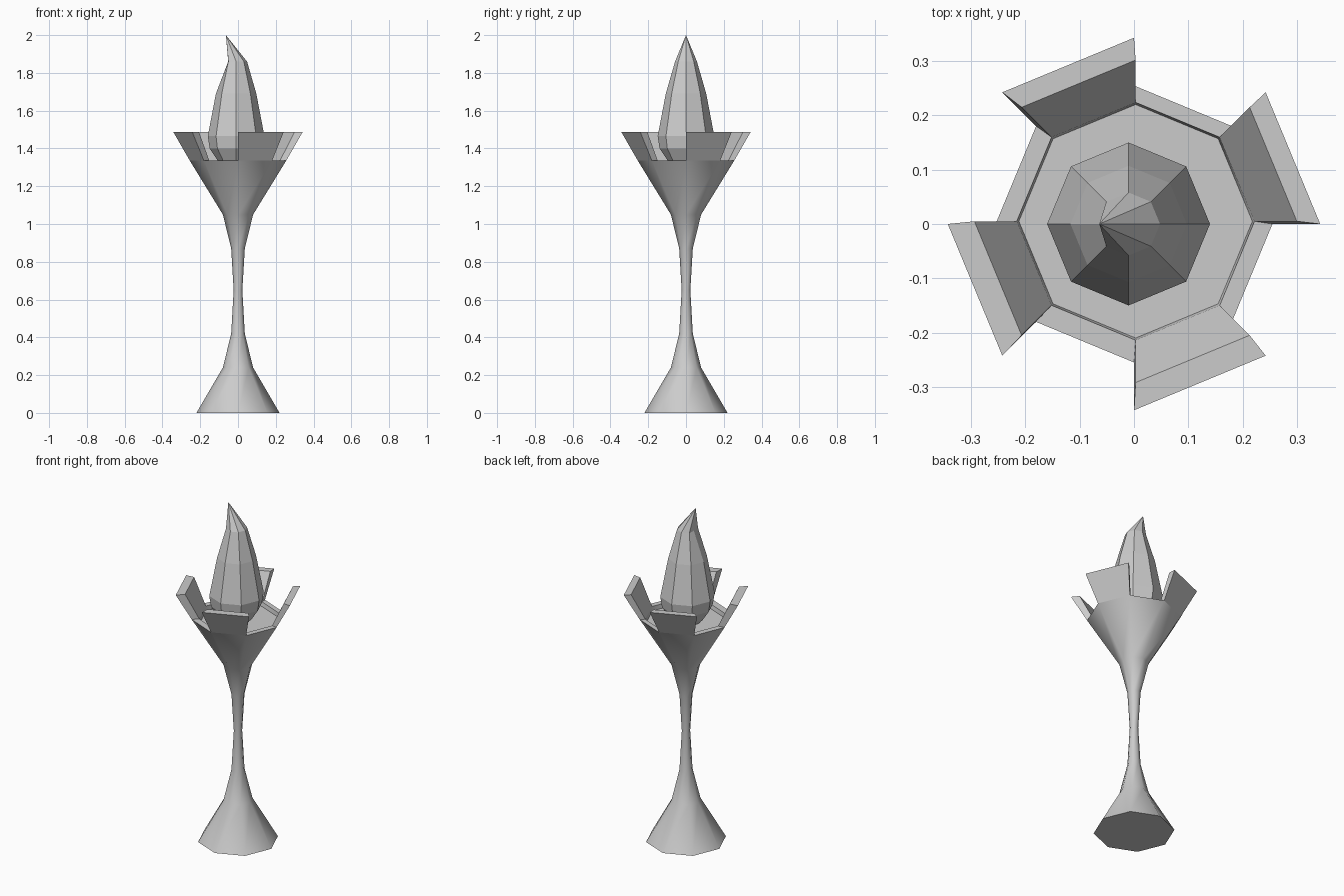
import bpy, math
from math import radians

if "Cube" in bpy.data.objects:
    bpy.data.objects.remove(bpy.data.objects["Cube"])

N = 8


def ring(r, z, cx=0.0, cy=0.0):
    return [(cx + r * math.cos(2 * math.pi * i / N),
             cy + r * math.sin(2 * math.pi * i / N), z) for i in range(N)]


def make(name, verts, faces, smooth=False):
    me = bpy.data.meshes.new(name)
    me.from_pydata(verts, [], faces)
    me.update()
    ob = bpy.data.objects.new(name, me)
    bpy.context.collection.objects.link(ob)
    if smooth:
        bpy.ops.object.select_all(action='DESELECT')
        ob.select_set(True)
        bpy.context.view_layer.objects.active = ob
        bpy.ops.object.shade_smooth_by_angle(angle=radians(50))
    return ob


def loft(name, rings, tip=None, smooth=False):
    verts = [v for r in rings for v in r]
    faces = [tuple(reversed(range(N)))]
    for k in range(len(rings) - 1):
        for i in range(N):
            j = (i + 1) % N
            faces.append((k * N + i, k * N + j, k * N + N + j, k * N + N + i))
    last = (len(rings) - 1) * N
    if tip:
        verts.append(tip)
        faces += [(last + i, last + (i + 1) % N, last + N) for i in range(N)]
    else:
        faces.append(tuple(range(last, last + N)))
    return make(name, verts, faces, smooth)


# Flared stem and cup, with a thin rim and a shallow sunken floor
CX, CY = 0.003, 0.005
profile = [(0.22, 0), (0.08, 0.24), (0.036, 0.42), (0.023, 0.65),
           (0.036, 0.87), (0.08, 1.05), (0.255, 1.335)]
rings = [ring(r, z) for r, z in profile]
rings += [ring(0.219, 1.335, CX, CY), ring(0.215, 1.31, CX, CY)]
loft("stem_and_cup", rings, smooth=True)

# Four prongs continuing every second side of the cup
outer_low, outer_top = ring(0.255, 1.335), ring(0.343, 1.488)
inner_low, inner_top = ring(0.219, 1.335, CX, CY), ring(0.297, 1.488, CX, CY)
for i in range(0, N, 2):
    v = [lst[k] for lst in (outer_low, outer_top, inner_top, inner_low)
         for k in (i, i + 1)]
    make(f"prong_{i // 2 + 1}", v,
         [(0, 1, 3, 2), (2, 3, 5, 4), (4, 5, 7, 6), (6, 7, 1, 0),
          (0, 2, 4, 6), (1, 7, 5, 3)])

# Faceted flame with its tip leaning to the left
flame = [(0.07, 1.31), (0.10, 1.34), (0.14, 1.40), (0.15, 1.465),
         (0.107, 1.69), (0.058, 1.86)]
rings = [ring(r, z, -0.01) for r, z in flame]
rings[-1][4] = (-0.052, 0, 1.86)
loft("flame", rings, tip=(-0.064, 0, 2.0))
